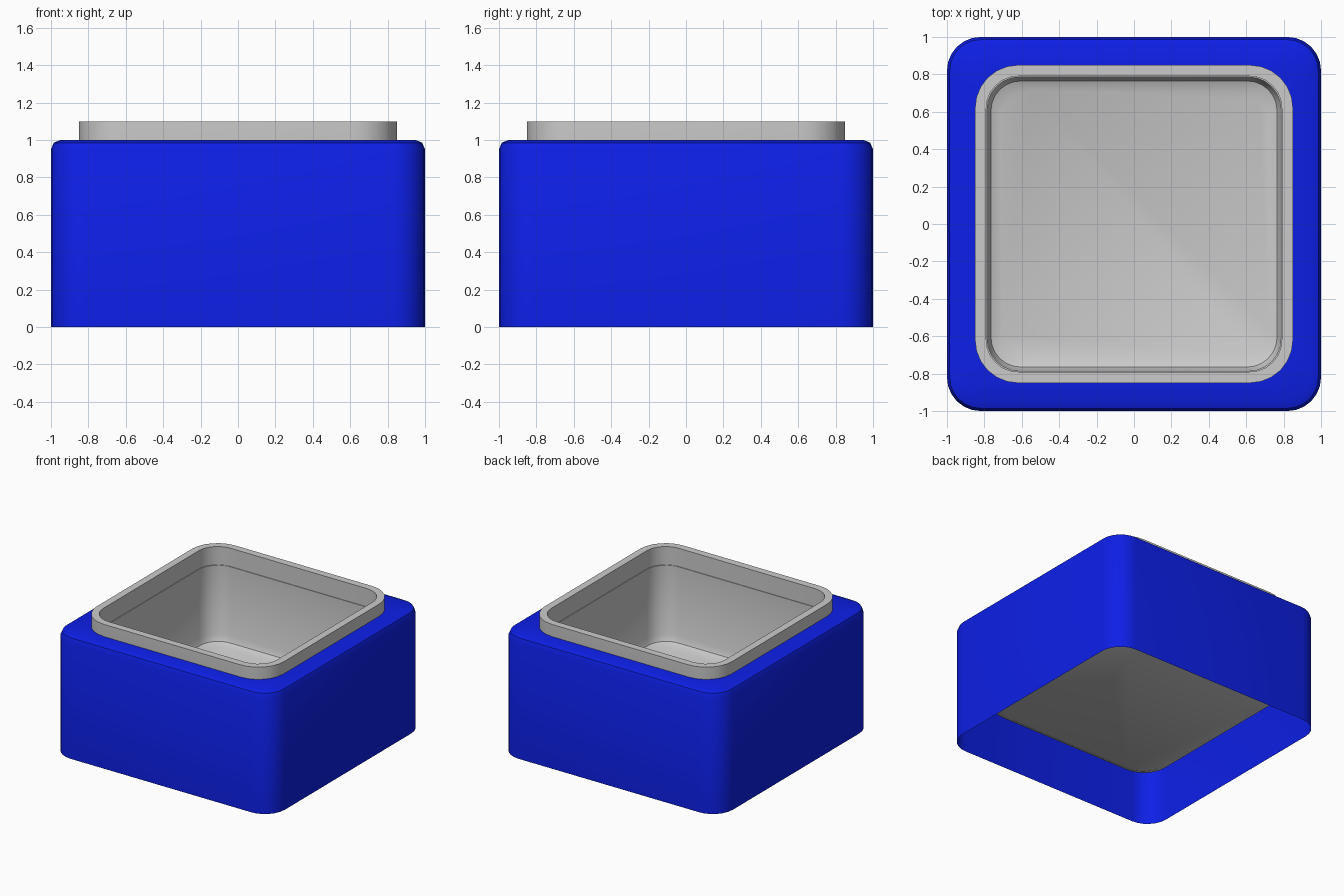
import bpy, bmesh
from math import sin, cos, pi

if "Cube" in bpy.data.objects:
    bpy.data.objects.remove(bpy.data.objects["Cube"])


def rounded_square(half, radius, z, seg=6):
    """Counter-clockwise rounded square outline."""
    pts = []
    for k, (sx, sy) in enumerate([(1, 1), (-1, 1), (-1, -1), (1, -1)]):
        for i in range(seg + 1):
            a = k * pi / 2 + i * pi / 2 / seg
            pts.append((sx * (half - radius) + radius * cos(a),
                        sy * (half - radius) + radius * sin(a), z))
    return pts


def loft(name, profile, caps=False):
    """Skin rounded squares given as (half width, corner radius, height)."""
    bm = bmesh.new()
    rings = [[bm.verts.new(p) for p in rounded_square(*row)] for row in profile]
    for a, b in zip(rings, rings[1:]):
        n = len(a)
        for i in range(n):
            j = (i + 1) % n
            bm.faces.new((a[i], a[j], b[j], b[i]))
    if caps:
        bm.faces.new(rings[0][::-1])
        bm.faces.new(rings[-1])
    mesh = bpy.data.meshes.new(name)
    bm.to_mesh(mesh)
    bm.free()
    obj = bpy.data.objects.new(name, mesh)
    bpy.context.collection.objects.link(obj)
    bpy.ops.object.select_all(action='DESELECT')
    obj.select_set(True)
    bpy.context.view_layer.objects.active = obj
    bpy.ops.object.shade_smooth_by_angle(angle=pi / 6)
    return obj


# Outer shell: open underneath, two-step rounded top edge,
# top plate running in to a short lip hidden inside the cup wall
B = 0.05
edge = [(1 - B + B * cos(a), 0.18 - B + B * cos(a), 1 - B + B * sin(a))
        for a in (0, pi / 4, pi / 2)]
shell = loft("outer_shell", [(1, 0.18, 0)] + edge
             + [(0.795, 0.175, 1), (0.795, 0.175, 0.95)])
blue = bpy.data.materials.new("blue")
blue.diffuse_color = (0.004, 0.014, 0.8, 1)
blue.use_nodes = True
blue.node_tree.nodes["Principled BSDF"].inputs["Base Color"].default_value = blue.diffuse_color
shell.data.materials.append(blue)

# Inner cup: bevelled base, outer wall, rim, inner wall with a fine ledge, bevelled floor
loft("inner_cup", [(0.745, 0.18, 0.25), (0.81, 0.2, 0.285), (0.85, 0.23, 0.36),
                   (0.85, 0.23, 1.1), (0.79, 0.17, 1.1), (0.79, 0.17, 0.95),
                   (0.785, 0.17, 0.95), (0.785, 0.17, 0.385),
                   (0.765, 0.16, 0.335), (0.715, 0.16, 0.31)], caps=True)
